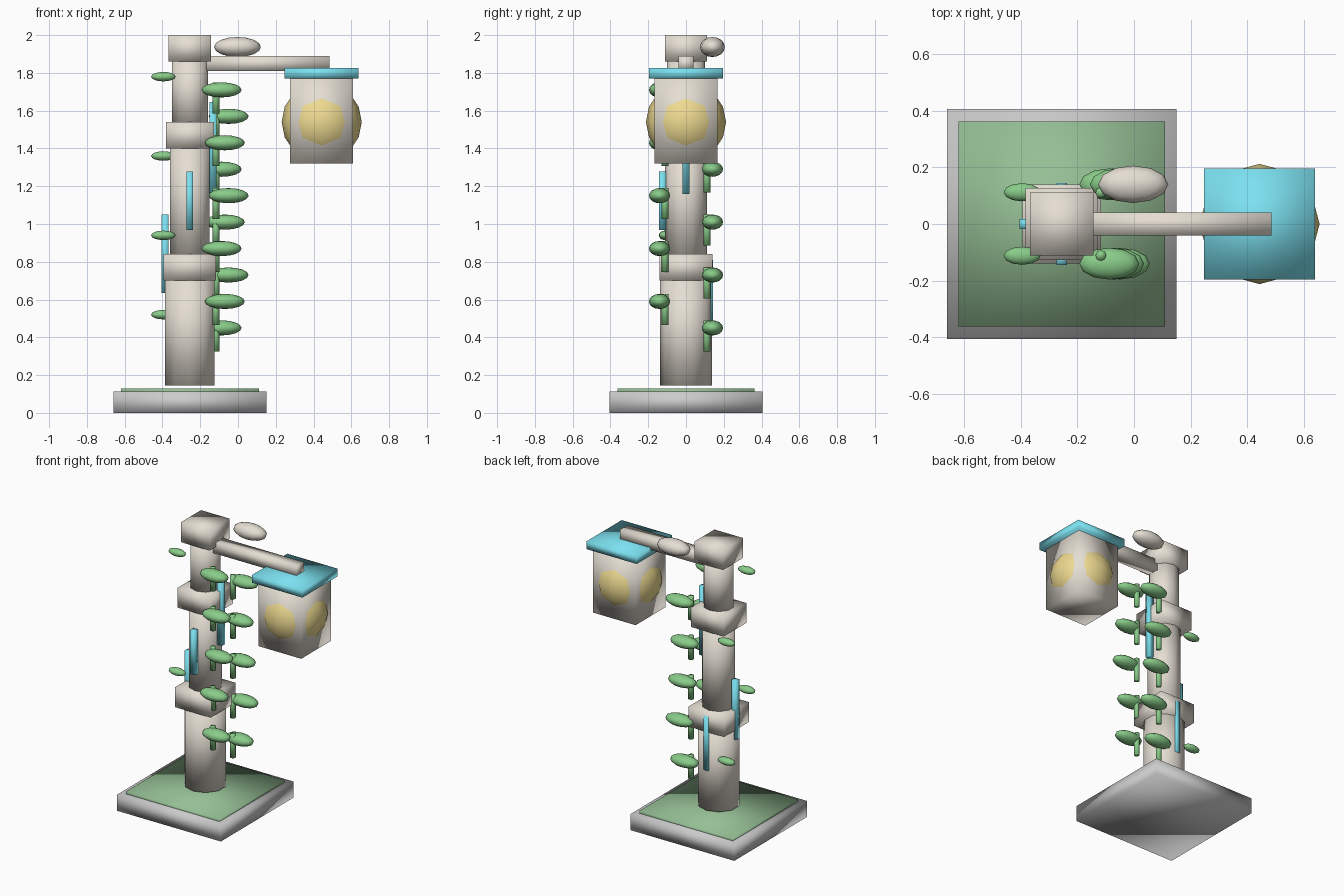
import bpy

if "Cube" in bpy.data.objects:
    bpy.data.objects.remove(bpy.data.objects["Cube"])


def mat(name, r, g, b):
    m = bpy.data.materials.new(name)
    m.diffuse_color = (r, g, b, 1)
    m.use_nodes = True
    m.node_tree.nodes["Principled BSDF"].inputs["Base Color"].default_value = m.diffuse_color
    return m


CREAM = mat("cream", 0.78, 0.73, 0.65)
CYAN = mat("cyan", 0.2, 0.75, 0.87)
LEAF = mat("leaf_green", 0.25, 0.6, 0.25)
GRASS = mat("grass_green", 0.3, 0.52, 0.3)
GLOW = mat("warm_yellow", 0.85, 0.7, 0.28)


def finish(name, material):
    ob = bpy.context.object
    ob.name = name
    bpy.ops.object.transform_apply(location=False, rotation=True, scale=True)
    bpy.ops.object.shade_smooth()
    if material:
        ob.data.materials.append(material)
    return ob


def box(name, x, y, z, material=None):
    """Box from (min, max) pairs."""
    c = [(a + b) / 2 for a, b in (x, y, z)]
    bpy.ops.mesh.primitive_cube_add(size=1, location=c)
    bpy.context.object.scale = [b - a for a, b in (x, y, z)]
    return finish(name, material)


def cyl(name, x, y, z0, z1, r, sides, material):
    bpy.ops.mesh.primitive_cylinder_add(vertices=sides, radius=r, depth=z1 - z0,
                                        location=(x, y, (z0 + z1) / 2))
    return finish(name, material)


def ball(name, loc, radii, material):
    bpy.ops.mesh.primitive_uv_sphere_add(segments=12, ring_count=8, radius=1, location=loc)
    bpy.context.object.scale = radii
    return finish(name, material)


PX = -0.255  # pole axis

# Plinth and grass
box("base", (PX - 0.405, PX + 0.405), (-0.405, 0.405), (0, 0.113))
box("grass", (PX - 0.365, PX + 0.365), (-0.362, 0.362), (0.10, 0.13), GRASS)

# Pole sections, with square collars and cap
for name, z0, z1, r in (("lower", 0.145, 0.72, 0.138),
                        ("middle", 0.82, 1.42, 0.11),
                        ("upper", 1.52, 1.88, 0.1)):
    cyl("pole_" + name, PX, 0, z0, z1, r, 10, CREAM)
for name, z0, z1, h in (("lower_collar", 0.70, 0.84, 0.139),
                        ("upper_collar", 1.40, 1.54, 0.127),
                        ("cap", 1.86, 2.0, 0.112)):
    box(name, (PX - h, PX + h), (-h, h), (z0, z1), CREAM)

# Arm and hanging lantern
box("arm", (-0.2, 0.485), (-0.041, 0.041), (1.81, 1.89), CREAM)
LX = 0.443
box("lantern_roof", (LX - 0.196, LX + 0.196), (-0.196, 0.196), (1.77, 1.825), CYAN)
box("lantern_body", (LX - 0.167, LX + 0.167), (-0.167, 0.167), (1.32, 1.775), CREAM)
ball("lantern_glow", (LX, 0, 1.54), (0.212, 0.212, 0.212), GLOW)

# Rounded stone by the cap
ball("pebble", (-0.003, 0.14, 1.937), (0.124, 0.066, 0.053), CREAM)

# Inlaid strips on the four sides of the pole
box("strip_front", (PX - 0.018, PX + 0.018), (-0.144, -0.106), (0.968, 1.277), CYAN)
box("strip_left", (-0.404, -0.367), (-0.018, 0.018), (0.635, 1.05), CYAN)
box("strip_right", (-0.15, -0.113), (-0.018, 0.018), (1.16, 1.645), CYAN)
box("strip_back", (PX - 0.018, PX + 0.018), (0.106, 0.144), (0.43, 0.81), CYAN)

# Vine: stems and leaves alternating between back and front
for i in range(10):
    side = 1 if i % 2 == 0 else -1
    z = 0.45 + 0.14 * i
    x = (-0.087, -0.07, -0.05)[i % 3]
    ball(f"leaf_{i}", (x, side * 0.14, z), (0.106, 0.056, 0.04), LEAF)
    cyl(f"stem_{i}", -0.117, side * 0.111, z - 0.124, z + 0.04, 0.019, 8, LEAF)

# Small leaves on the left of the pole
for i in range(4):
    side = 1 if i % 2 == 0 else -1
    ball(f"small_leaf_{i}", (-0.395, side * 0.112, 0.52 + 0.42 * i), (0.065, 0.032, 0.025), LEAF)
